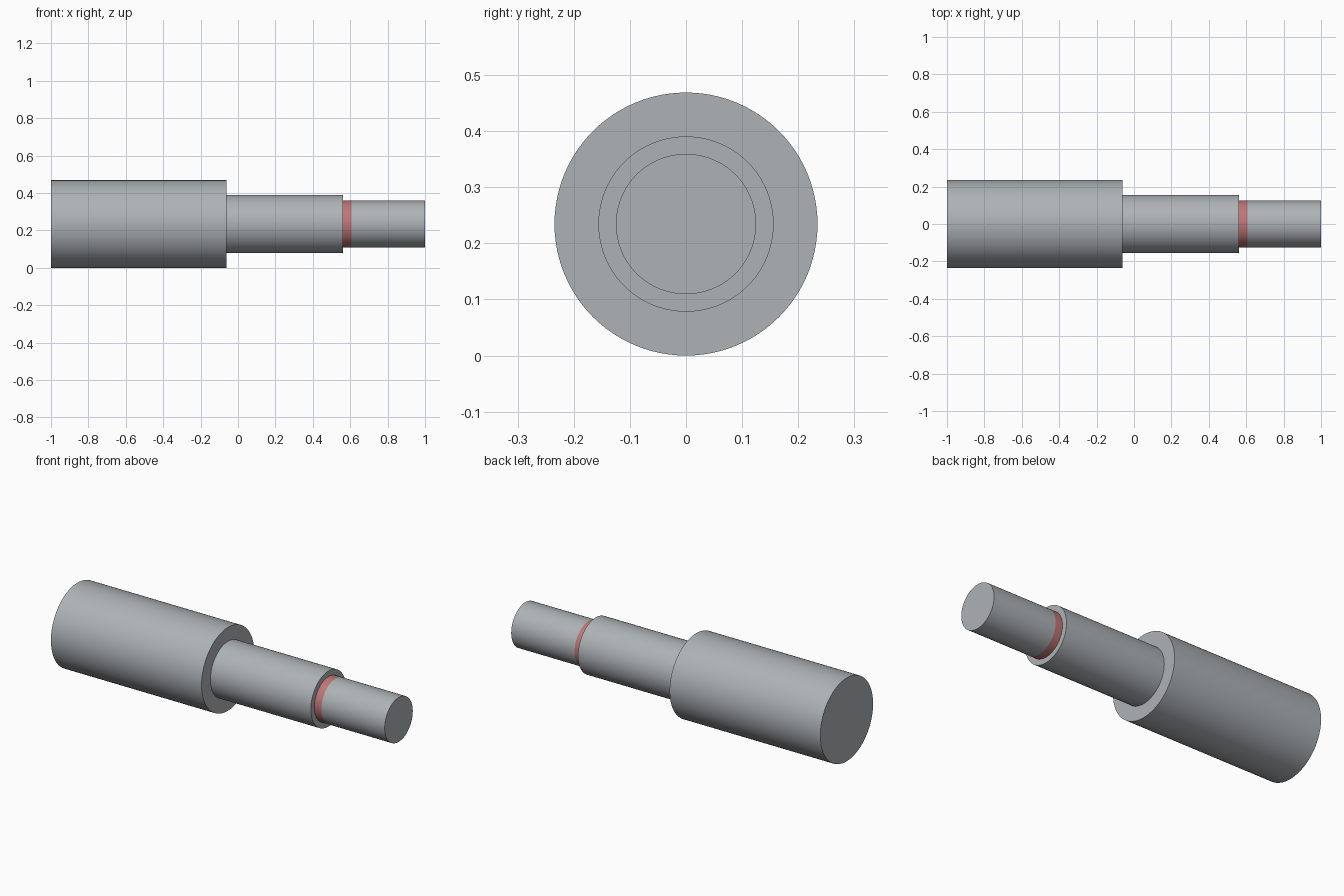
import bpy, bmesh, math
from mathutils import Matrix, Vector

if "Cube" in bpy.data.objects:
    bpy.data.objects.remove(bpy.data.objects["Cube"])

R_BODY, R_MID, R_END = 0.2344, 0.1562, 0.125
SEGMENTS = 96


def material(name, rgb):
    m = bpy.data.materials.new(name)
    m.diffuse_color = (*rgb, 1)
    m.use_nodes = True
    m.node_tree.nodes["Principled BSDF"].inputs["Base Color"].default_value = m.diffuse_color
    return m


steel = material("steel grey", (0.42, 0.45, 0.47))
red = material("muted red", (0.53, 0.18, 0.18))


def turned(name, profile, mat):
    """Spin (x, radius) points around the shaft axis."""
    bm = bmesh.new()
    verts = [bm.verts.new((x, 0, r)) for x, r in profile]
    edges = [bm.edges.new(pair) for pair in zip(verts, verts[1:])]
    bmesh.ops.spin(bm, geom=verts + edges, cent=(0, 0, 0), axis=(1, 0, 0),
                   angle=2 * math.pi, steps=SEGMENTS, use_duplicate=False)
    bmesh.ops.remove_doubles(bm, verts=bm.verts, dist=1e-5)
    bmesh.ops.recalc_face_normals(bm, faces=bm.faces)
    # Make open sleeves face away from the axis
    side = max(bm.faces, key=lambda f: abs(f.normal.y) + abs(f.normal.z))
    c = side.calc_center_median()
    if side.normal.dot(Vector((0, c.y, c.z))) < 0:
        bmesh.ops.reverse_faces(bm, faces=bm.faces)
    bm.transform(Matrix.Translation((0, 0, R_BODY)))
    mesh = bpy.data.meshes.new(name)
    bm.to_mesh(mesh)
    bm.free()
    mesh.materials.append(mat)
    obj = bpy.data.objects.new(name, mesh)
    bpy.context.collection.objects.link(obj)
    bpy.ops.object.select_all(action='DESELECT')
    obj.select_set(True)
    bpy.context.view_layer.objects.active = obj
    bpy.ops.object.shade_smooth_by_angle(angle=math.radians(30))


# Thick body with its closed back and front shoulder
turned("thick_body", [(-1, 0), (-1, R_BODY), (-0.0625, R_BODY), (-0.0625, R_MID)], steel)
# Middle section with its shoulder
turned("middle_section", [(-0.0625, R_MID), (0.5625, R_MID), (0.5625, R_END)], steel)
# Coloured ring at the root of the end journal
turned("red_ring", [(0.5625, R_END), (0.606, R_END)], red)
# End journal with its closed tip
turned("end_journal", [(0.606, R_END), (1, R_END), (1, 0)], steel)
